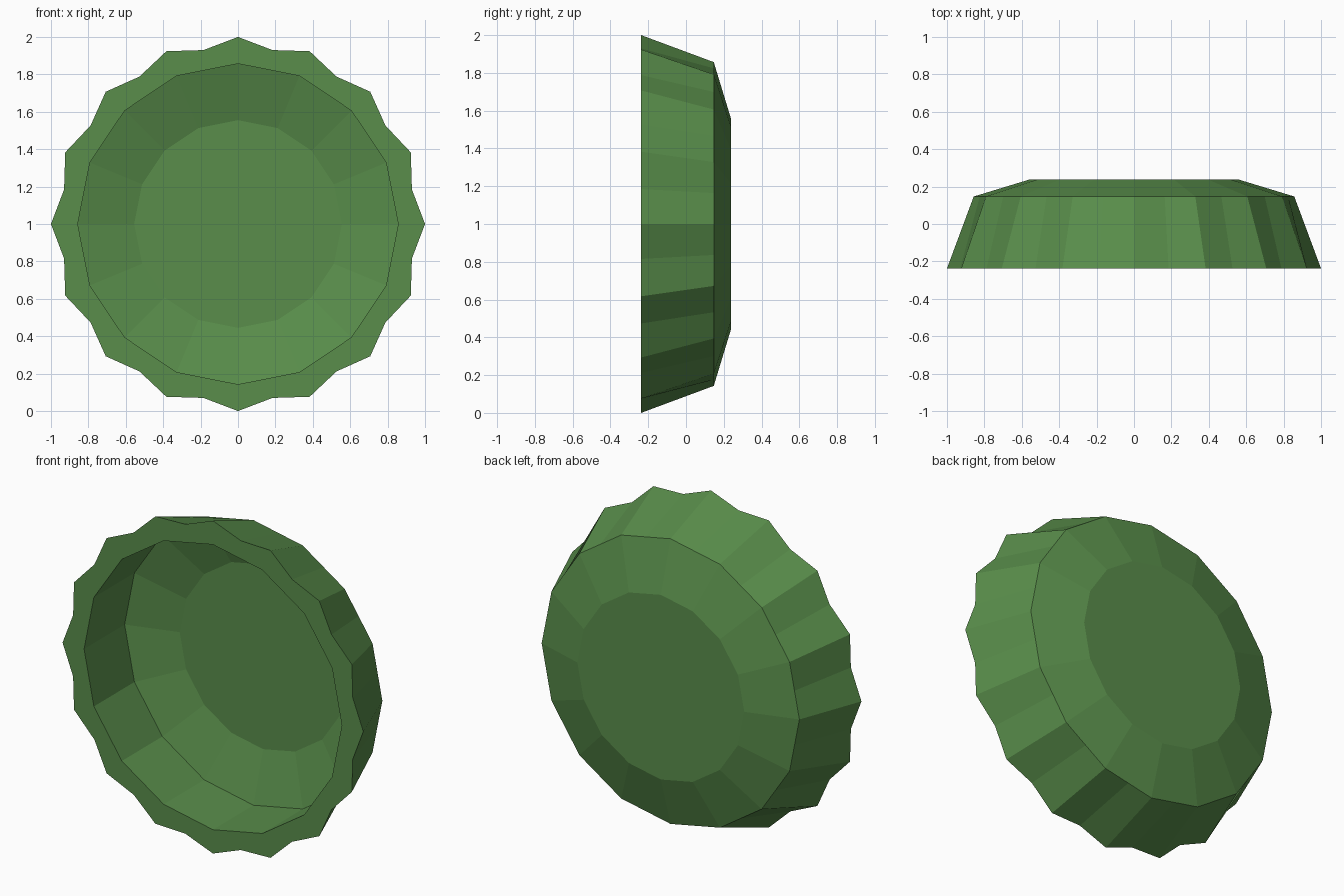
import bpy, bmesh
from math import sin, cos, pi

if "Cube" in bpy.data.objects:
    bpy.data.objects.remove(bpy.data.objects["Cube"])

N = 32                      # two points per scallop
R = 0.857                   # radius of the plain 16-sided rings
MID = cos(pi / 16)          # edge midpoints of a 16-sided ring
Y_RIM, Y_SHOULDER, Y_BASE = -0.238, 0.147, 0.239

bm = bmesh.new()


def ring(y, r_even, r_odd=None):
    """Ring around the y axis; without r_odd it has 16 sides."""
    verts = []
    for i in range(0, N, 2 if r_odd is None else 1):
        r = r_odd if i % 2 else r_even
        a = 2 * pi * i / N
        verts.append(bm.verts.new((r * sin(a), y, 1 + r * cos(a))))
    return verts


def bridge(a, b):
    n = len(a)
    for i in range(n):
        j = (i + 1) % n
        bm.faces.new((a[i], a[j], b[j], b[i]))


scallop = ring(Y_RIM, 1.0, 0.948)
lip = ring(Y_RIM, R, R * MID)
shoulder = ring(Y_SHOULDER, R, R * MID)
base = ring(Y_BASE, 0.555)

bridge(scallop, shoulder)   # fluted outer wall
bridge(lip, scallop)        # flat front rim
bridge(shoulder, lip)       # straight inner wall

# Sloping shoulder, 16 flat facets down to the base disc
for i in range(16):
    j = (i + 1) % 16
    bm.faces.new((shoulder[2 * i], shoulder[2 * i + 1], shoulder[2 * j],
                  base[j], base[i]))
bm.faces.new(base)

mesh = bpy.data.meshes.new("scalloped_cap")
bm.to_mesh(mesh)
bm.free()
cap = bpy.data.objects.new("scalloped_cap", mesh)
bpy.context.collection.objects.link(cap)

green = bpy.data.materials.new("green")
green.diffuse_color = (0.10, 0.27, 0.07, 1)
green.use_nodes = True
green.node_tree.nodes["Principled BSDF"].inputs["Base Color"].default_value = green.diffuse_color
mesh.materials.append(green)
